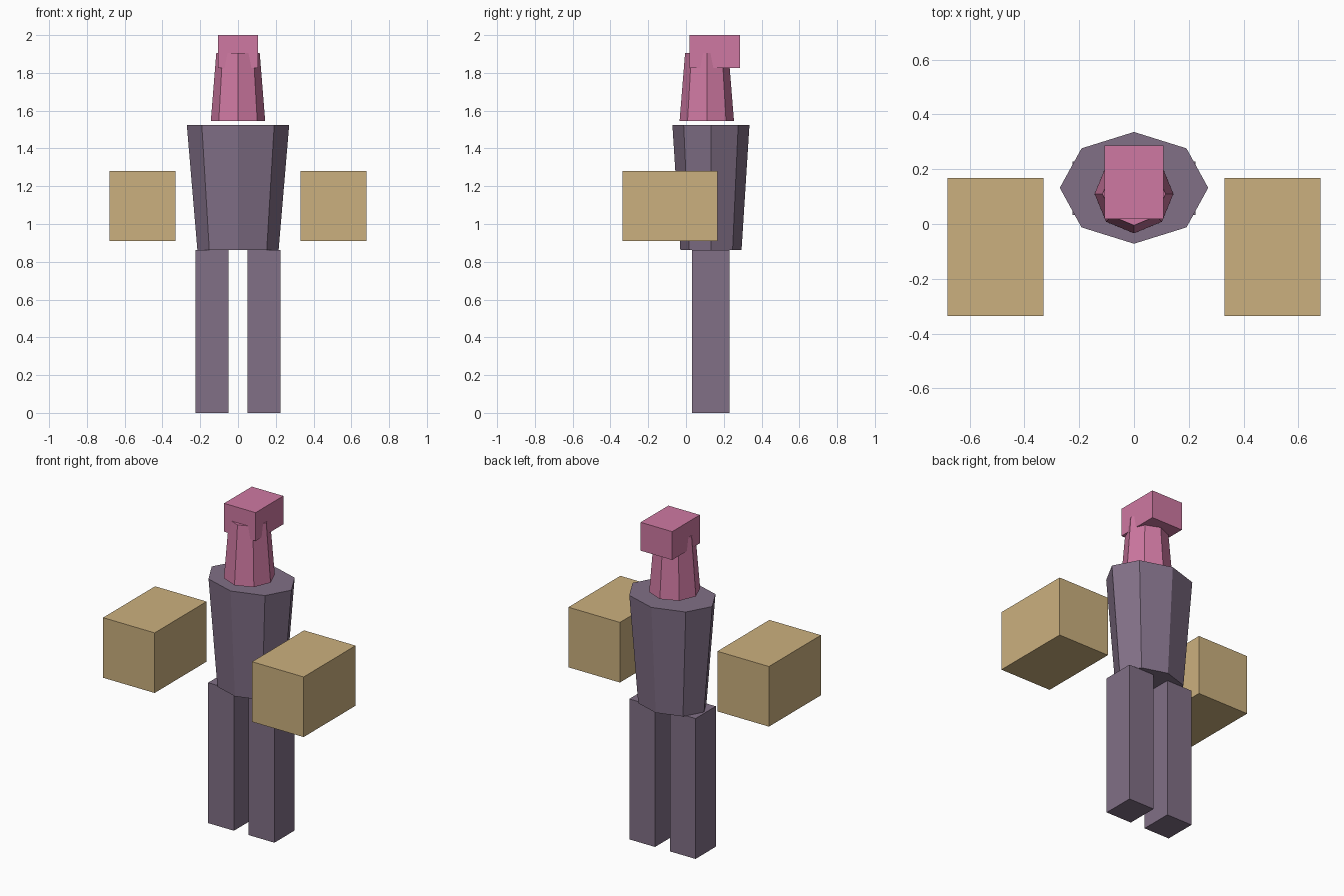
import bpy, bmesh
from math import cos, sin, pi

cube = bpy.data.objects.get("Cube")
if cube:
    bpy.data.objects.remove(cube, do_unlink=True)


def material(name, color):
    mat = bpy.data.materials.new(name)
    mat.use_nodes = True
    mat.diffuse_color = (*color, 1)
    mat.node_tree.nodes["Principled BSDF"].inputs["Base Color"].default_value = (*color, 1)
    return mat


purple = material("dusty purple", (0.22, 0.16, 0.24))
pink = material("pink", (0.62, 0.19, 0.36))
tan = material("tan", (0.6, 0.435, 0.21))


def finish(name, bm, mat):
    bmesh.ops.recalc_face_normals(bm, faces=bm.faces)
    mesh = bpy.data.meshes.new(name)
    bm.to_mesh(mesh)
    bm.free()
    mesh.materials.append(mat)
    bpy.context.collection.objects.link(bpy.data.objects.new(name, mesh))


def box(name, x, y, z, mat):
    """Box spanning three (low, high) ranges."""
    bm = bmesh.new()
    bmesh.ops.create_cube(bm, size=1)
    for v in bm.verts:
        v.co = [r[0] if c < 0 else r[1] for c, r in zip(v.co, (x, y, z))]
    finish(name, bm, mat)


def taper(name, y, rings, mat, sides=8):
    """Closed prism between two (radius x, radius y, z) rings centred on y."""
    bm = bmesh.new()
    angles = [2 * pi * i / sides for i in range(sides)]
    low, high = [[bm.verts.new((rx * cos(a), y + ry * sin(a), z)) for a in angles]
                 for rx, ry, z in rings]
    bm.faces.new(low)
    bm.faces.new(high)
    for i in range(sides):
        j = (i + 1) % sides
        bm.faces.new((low[i], low[j], high[j], high[i]))
    finish(name, bm, mat)


# Body and head
taper("torso", 0.132, [(0.215, 0.162, 0.862), (0.271, 0.204, 1.525)], purple)
taper("face", 0.11, [(0.144, 0.144, 1.545), (0.115, 0.115, 1.905)], pink)
box("hair", (-0.107, 0.107), (0.018, 0.287), (1.826, 2.0), pink)

# Paired limbs
for side, s in (("left", 1), ("right", -1)):
    box(side + "_leg", sorted((s * 0.05, s * 0.225)), (0.032, 0.229), (0, 0.862), purple)
    box(side + "_fist", sorted((s * 0.331, s * 0.681)), (-0.336, 0.168), (0.911, 1.28), tan)
